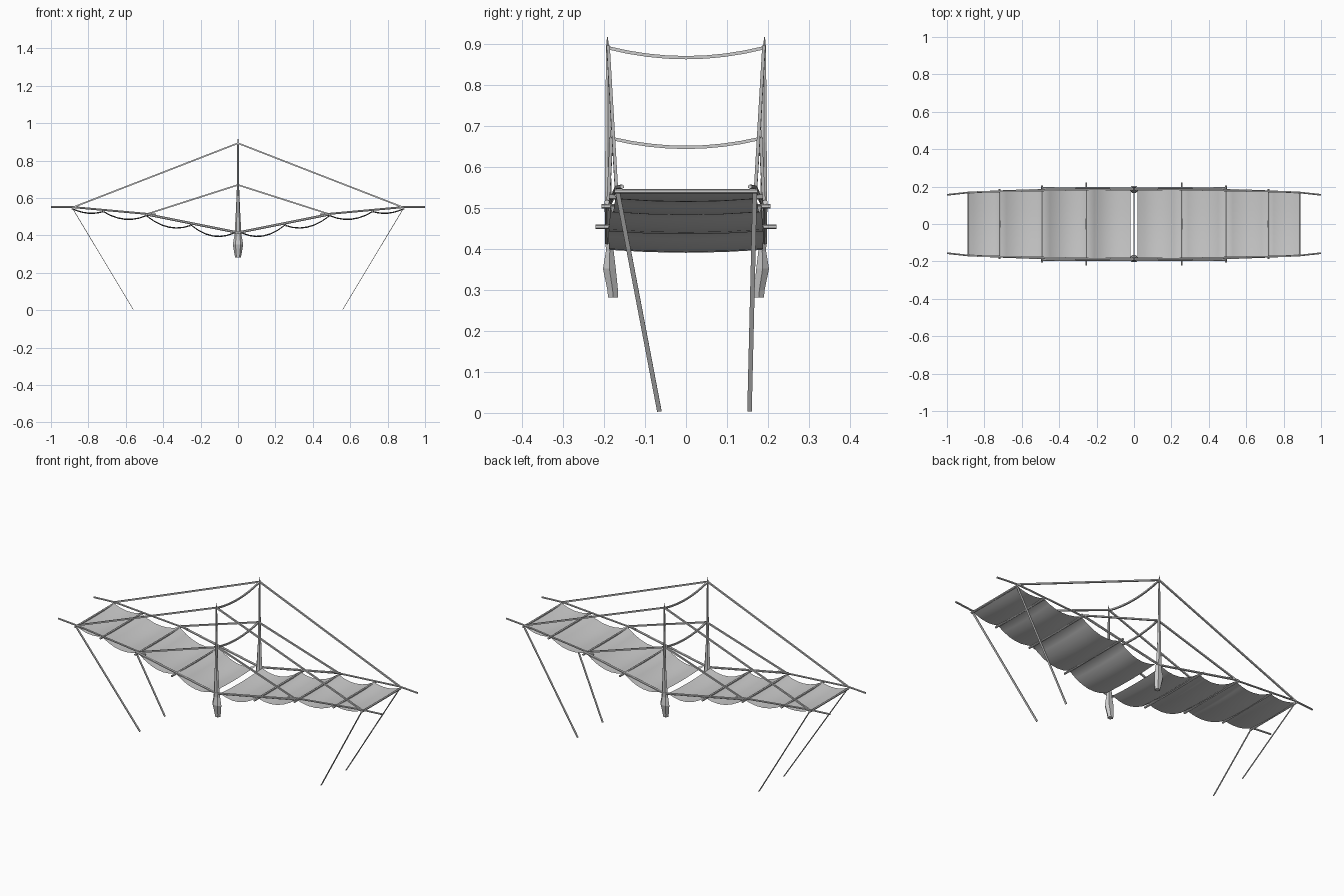
import bpy, bmesh, math
from mathutils import Vector

if "Cube" in bpy.data.objects:
    bpy.data.objects.remove(bpy.data.objects["Cube"])


def make(name, bm):
    bmesh.ops.recalc_face_normals(bm, faces=bm.faces)
    me = bpy.data.meshes.new(name)
    bm.to_mesh(me)
    bm.free()
    ob = bpy.data.objects.new(name, me)
    bpy.context.collection.objects.link(ob)
    return ob


def loft(bm, rings):
    rows = [[bm.verts.new(p) for p in r] for r in rings]
    n = len(rows[0])
    for a, b in zip(rows, rows[1:]):
        for i in range(n):
            j = (i + 1) % n
            bm.faces.new((a[i], a[j], b[j], b[i]))
    bm.faces.new(rows[0][::-1])
    bm.faces.new(rows[-1])


def sweep(name, path, w, h, sides=4, side_hint=(0, 1, 0)):
    """Bar of width w (along side_hint) and height h along a path."""
    pts = [Vector(p) for p in path]
    bm = bmesh.new()
    rings = []
    for i, p in enumerate(pts):
        t = (pts[min(i + 1, len(pts) - 1)] - pts[max(i - 1, 0)]).normalized()
        s = Vector(side_hint)
        s = (s - t * s.dot(t)).normalized()
        u = t.cross(s)
        k = 1 / math.cos(math.pi / sides)
        rings.append([p + s * (w / 2 * k * math.cos(a)) + u * (h / 2 * k * math.sin(a))
                      for a in [2 * math.pi * (j + .5) / sides for j in range(sides)]])
    loft(bm, rings)
    return make(name, bm)


# masts with heavy faceted feet: z, y centre, half width x, half width y
mast = [(.282, .178, .015, .014), (.30, .179, .019, .015), (.352, .187, .028, .018),
        (.395, .186, .020, .011), (.43, .188, .017, .010), (.54, .190, .011, .009),
        (.66, .190, .006, .008), (.89, .191, .004, .005), (.918, .192, .001, .001)]
for sy, side in ((-1, "front"), (1, "back")):
    bm = bmesh.new()
    loft(bm, [[(hx * math.cos(a), sy * y + hy * math.sin(a), z)
               for a in [math.pi * j / 3 for j in range(6)]] for z, y, hx, hy in mast])
    make(side + "_mast", bm)

# sagging ropes between the masts
for name, z, sag, y in (("upper", .891, .024, .19), ("lower", .669, .021, .178)):
    path = [(0, y * t, z - sag * (1 - t * t)) for t in [-1 + i / 4 for i in range(9)]]
    sweep(name + "_mast_rope", path, .008, .008, 4, (1, 0, 0))

# canopy stations: x, z, half width, centre sag
stations = [(.02, .417, .185), (.25, .458, .19), (.49, .509, .185),
            (.72, .531, .172), (.885, .546, .166)]
sags = [.037, .036, .03, .016]

for sx, wing in ((-1, "left"), (1, "right")):
    # scalloped cloth
    bm = bmesh.new()
    rows = []
    for k in range(4):
        a, b = stations[k], stations[k + 1]
        for i in range(7 if k == 3 else 6):
            t = i / 6
            x, z, w = [a[n] + (b[n] - a[n]) * t for n in range(3)]
            z -= sags[k] * 4 * t * (1 - t)
            rows.append([bm.verts.new((sx * x, w * v, z - .007 * (1 - v * v)))
                         for v in (-1, -.5, 0, .5, 1)])
    for a, b in zip(rows, rows[1:]):
        for i in range(4):
            q = (a[i], b[i], b[i + 1], a[i + 1])
            bm.faces.new(q)
    cloth = make(wing + "_cloth", bm)
    cloth.data.update()
    if cloth.data.polygons[0].normal.z < 0:
        cloth.data.flip_normals()
    cloth.data.shade_smooth()

    # cross bars under the cloth
    for i, (x, z, y) in enumerate(((.255, .454, .221), (.492, .504, .206),
                                   (.72, .527, .188), (.885, .541, .174))):
        sweep(f"{wing}_cross_bar_{i + 1}", [(sx * x, -y, z), (sx * x, y, z)],
              .010, .010, 6, (1, 0, 0))

    for sy, side in ((-1, "front"), (1, "back")):
        tag = f"{wing}_{side}"
        # long side beams
        sweep(tag + "_inner_beam", [(0, sy * .192, .415), (sx * .495, sy * .193, .514)],
              .011, .011, 6)
        sweep(tag + "_outer_beam", [(sx * .44, sy * .186, .511), (sx * .88, sy * .169, .551),
                                    (sx * 1.0, sy * .156, .552)], .009, .009, 6)
        # stay ropes from the mast
        sweep(tag + "_upper_stay", [(0, sy * .19, .893), (sx * .885, sy * .17, .549)], .008, .008)
        sweep(tag + "_lower_stay", [(0, sy * .182, .67), (sx * .49, sy * .19, .513)], .008, .008)
        # flat tie-down straps
        foot_y = -.065 if sy < 0 else .155
        sweep(tag + "_tie_strap", [(sx * .885, sy * .168, .545), (sx * .56, foot_y, .004)],
              .011, .003)
